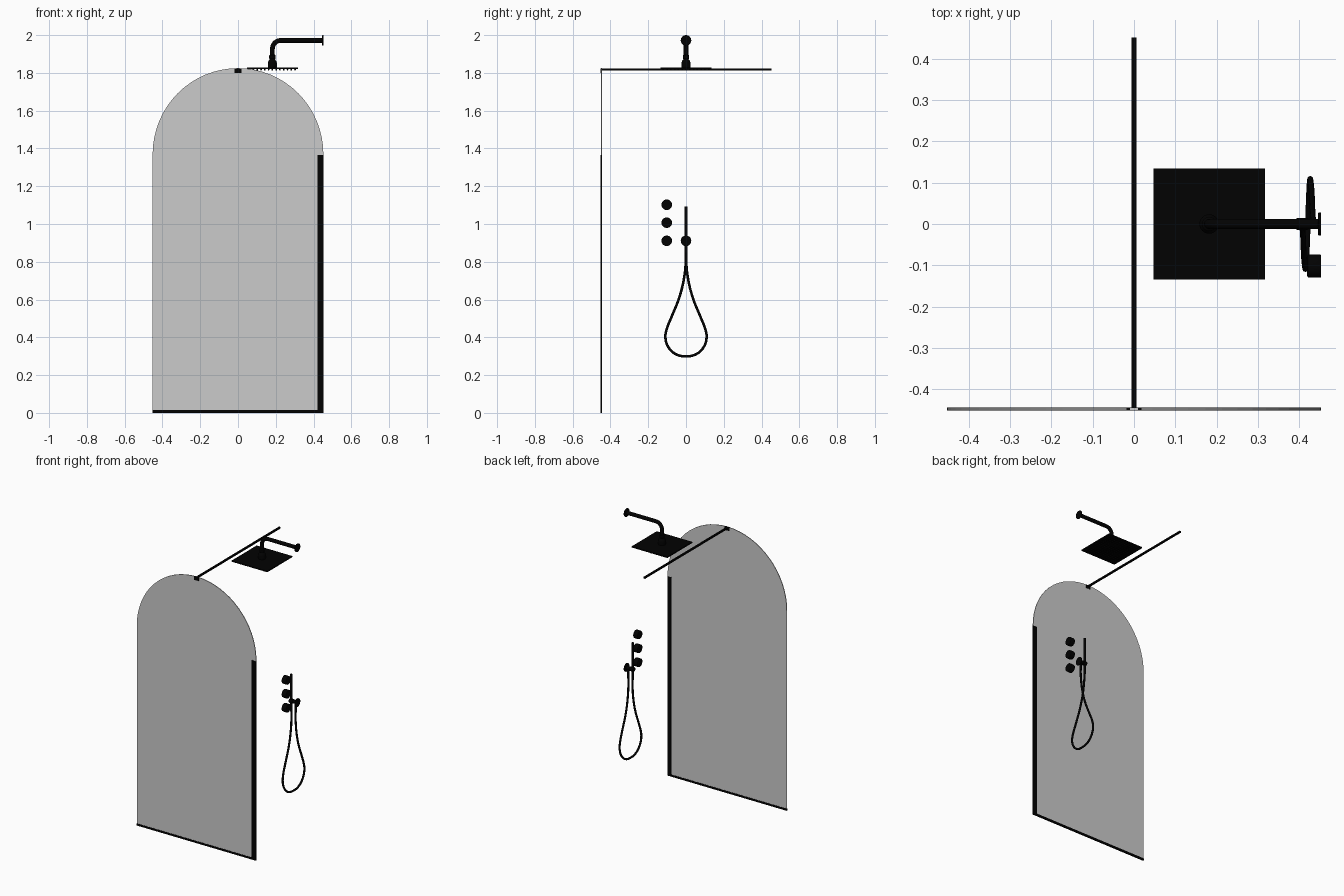
import bpy, bmesh, math
from mathutils import Vector, Matrix

if "Cube" in bpy.data.objects:
    bpy.data.objects.remove(bpy.data.objects["Cube"])


def material(name, color):
    m = bpy.data.materials.new(name)
    m.diffuse_color = color
    m.use_nodes = True
    m.node_tree.nodes["Principled BSDF"].inputs["Base Color"].default_value = m.diffuse_color
    return m


BLACK = material("matt_black", (0.0005, 0.0005, 0.0005, 1))
GLASS = material("tinted_glass", (0.7, 0.7, 0.7, 0.4))


def add(name, bm, mat=BLACK, smooth=False):
    bmesh.ops.recalc_face_normals(bm, faces=bm.faces)
    me = bpy.data.meshes.new(name)
    bm.to_mesh(me)
    bm.free()
    ob = bpy.data.objects.new(name, me)
    bpy.context.collection.objects.link(ob)
    me.materials.append(mat)
    if smooth:
        bpy.ops.object.select_all(action='DESELECT')
        ob.select_set(True)
        bpy.context.view_layer.objects.active = ob
        bpy.ops.object.shade_smooth_by_angle(angle=math.radians(35))
    return ob


def box(name, lo, hi):
    lo, hi = Vector(lo), Vector(hi)
    bm = bmesh.new()
    bmesh.ops.create_cube(bm, size=1, matrix=Matrix.Translation((lo + hi) / 2)
                          @ Matrix.Diagonal((*(hi - lo), 1)))
    return add(name, bm)


def lathe(name, profile, origin, axis, seg=32):
    """Spin (radius, height) points about an axis through origin."""
    rot = Vector((0, 0, 1)).rotation_difference(Vector(axis)).to_matrix().to_4x4()
    bm = bmesh.new()
    rings = [[bm.verts.new((r * math.cos(2 * math.pi * i / seg),
                            r * math.sin(2 * math.pi * i / seg), h))
              for i in range(seg)] for r, h in profile]
    for a, b in zip(rings, rings[1:]):
        for i in range(seg):
            j = (i + 1) % seg
            bm.faces.new((a[i], a[j], b[j], b[i]))
    bm.faces.new(rings[0])
    bm.faces.new(rings[-1])
    bm.transform(Matrix.Translation(origin) @ rot)
    return add(name, bm, smooth=True)


def tube(name, points, radius, kind='POLY'):
    """Round tube along a path, converted to a mesh."""
    cu = bpy.data.curves.new(name, 'CURVE')
    cu.dimensions = '3D'
    cu.bevel_depth, cu.bevel_resolution = radius, 4
    cu.use_fill_caps = True
    cu.resolution_u = 10
    sp = cu.splines.new('BEZIER' if kind == 'AUTO' else 'POLY')
    if kind == 'AUTO':
        sp.bezier_points.add(len(points) - 1)
        for bp, p in zip(sp.bezier_points, points):
            bp.co = p
            bp.handle_left_type = bp.handle_right_type = 'AUTO'
    else:
        sp.points.add(len(points) - 1)
        for q, p in zip(sp.points, points):
            q.co = (*p, 1)
    tmp = bpy.data.objects.new(name + "_path", cu)
    bpy.context.collection.objects.link(tmp)
    bpy.context.view_layer.update()
    me = bpy.data.meshes.new_from_object(tmp)
    bpy.data.objects.remove(tmp)
    bm = bmesh.new()
    bm.from_mesh(me)
    bmesh.ops.remove_doubles(bm, verts=bm.verts, dist=1e-5)
    return add(name, bm, smooth=True)


# Arched glass screen
bm = bmesh.new()
outline = [(-0.452, 0.004), (0.452, 0.004)]
outline += [(0.452 * math.cos(math.pi * i / 32), 1.37 + 0.455 * math.sin(math.pi * i / 32))
            for i in range(33)]
face = bm.faces.new([bm.verts.new((x, -0.4505, z)) for x, z in outline])
ext = bmesh.ops.extrude_face_region(bm, geom=[face])
bmesh.ops.translate(bm, vec=(0, 0.005, 0),
                    verts=[v for v in ext['geom'] if isinstance(v, bmesh.types.BMVert)])
add("glass_panel", bm, GLASS)

# Channels holding the glass, and the top stabiliser bar
box("wall_channel", (0.42, -0.452, 0), (0.453, -0.444, 1.366))
box("floor_channel", (-0.453, -0.452, 0), (0.42, -0.444, 0.014))
box("stabiliser_bar", (-0.0055, -0.446, 1.812), (0.0055, 0.452, 1.823))
box("glass_clamp", (-0.018, -0.452, 1.80), (0.018, -0.444, 1.8245))

# Square rain head with rubber nozzles
CX = 0.182
box("rain_head", (CX - 0.135, -0.135, 1.82), (CX + 0.135, 0.135, 1.828))
bm = bmesh.new()
for i in range(13):
    for j in range(13):
        bmesh.ops.create_cone(bm, cap_ends=True, segments=8, radius1=0.003, radius2=0.0045,
                              depth=0.009, matrix=Matrix.Translation(
                                  (CX + (i - 6) * 0.02, (j - 6) * 0.02, 1.8165)))
add("nozzles", bm)

# Swivel joint, bent arm and wall flange
lathe("swivel_joint", [(0.023, 0), (0.0235, 0.004), (0.0235, 0.026), (0.021, 0.036),
                       (0.015, 0.043), (0.014, 0.046), (0.017, 0.05), (0.017, 0.066),
                       (0.012, 0.07)], (CX, 0, 1.827), (0, 0, 1))
arc = [(CX + 0.045 * (1 - math.cos(t)), 0, 1.927 + 0.045 * math.sin(t))
       for t in (math.pi / 2 * k / 10 for k in range(11))]
tube("shower_arm", [(CX, 0, 1.885)] + arc + [(0.449, 0, 1.972)], 0.0125)
lathe("arm_flange", [(0.028, 0), (0.028, 0.005), (0.026, 0.007)],
      (0.453, 0, 1.972), (-1, 0, 0))

# Three control knobs
for k, z in enumerate((1.102, 1.007, 0.911)):
    lathe(f"control_knob_{k + 1}", [(0.027, 0), (0.028, 0.002), (0.028, 0.028),
                                    (0.027, 0.032), (0.023, 0.034)],
          (0.453, -0.102, z), (-1, 0, 0))

# Hand shower: wall outlet, holder, wand
lathe("outlet_flange", [(0.028, 0), (0.028, 0.005), (0.026, 0.007)],
      (0.453, 0, 0.911), (-1, 0, 0))
lathe("holder_stem", [(0.012, 0), (0.012, 0.03), (0.015, 0.034), (0.015, 0.058),
                      (0.013, 0.06)], (0.453, 0, 0.911), (-1, 0, 0))
lathe("hand_wand", [(0.008, 0), (0.009, 0.06), (0.009, 0.25),
                    (0.008, 0.255)], (0.404, 0, 0.838), (0, 0, 1))
lathe("hose_outlet", [(0.008, 0), (0.008, 0.06)], (0.438, 0, 0.85), (0, 0, 1))

# Teardrop hose: half profile (y, z) mirrored, x drifting from wand to outlet
half = [(0, 0.86), (0.001, 0.8), (0.011, 0.71), (0.036, 0.61), (0.08, 0.5),
        (0.1, 0.45), (0.109, 0.4), (0.092, 0.346), (0.05, 0.309)]
loop = [(-y, z) for y, z in half] + [(0, 0.3)] + [(y, z) for y, z in reversed(half)]
n = len(loop) - 1
tube("shower_hose", [(0.404 + 0.034 * i / n, y, z) for i, (y, z) in enumerate(loop)],
     0.0068, 'AUTO')
